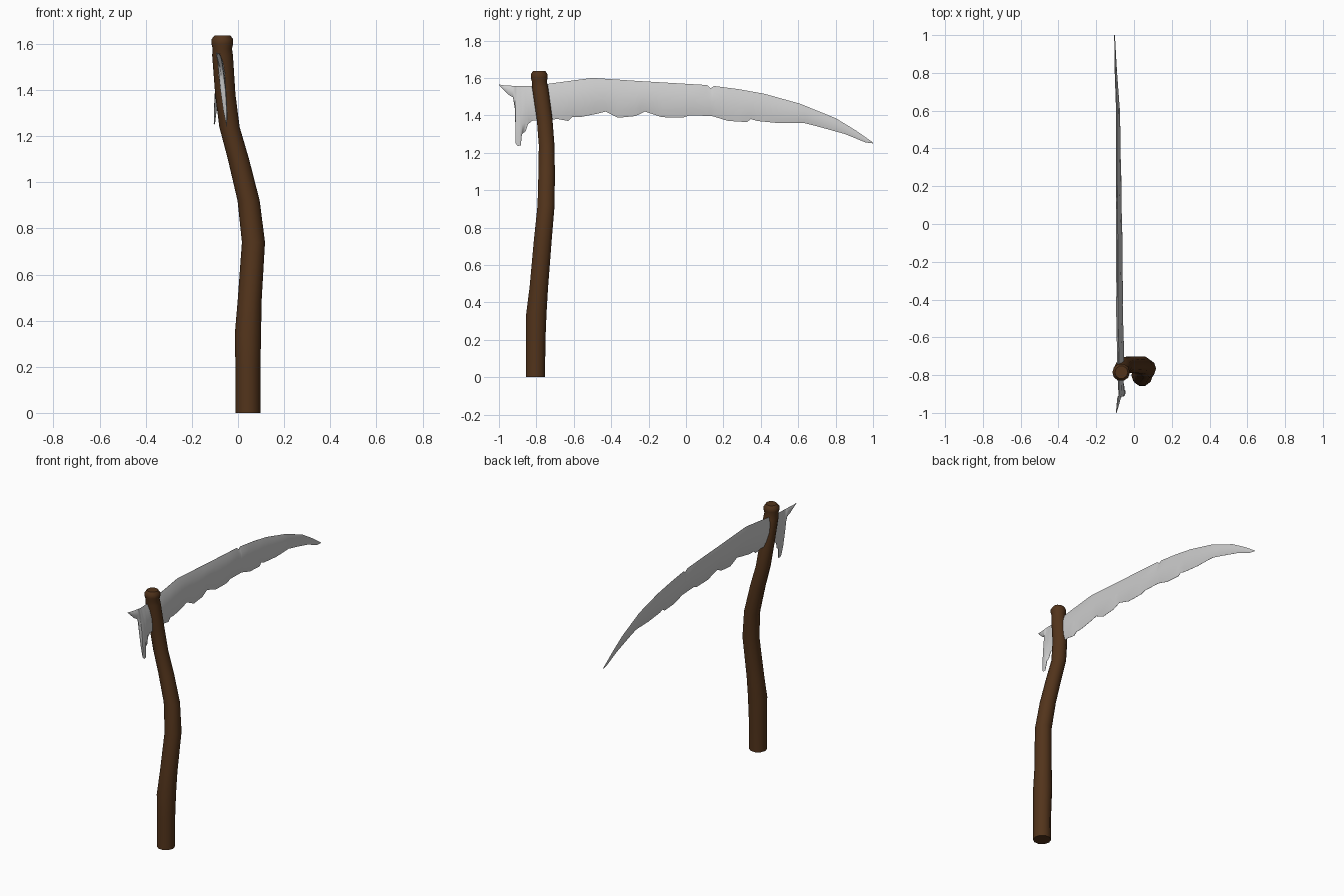
import bpy, bmesh, math

if "Cube" in bpy.data.objects:
    bpy.data.objects.remove(bpy.data.objects["Cube"])


def make_object(name, bm, angle):
    bmesh.ops.recalc_face_normals(bm, faces=bm.faces)
    mesh = bpy.data.meshes.new(name)
    bm.to_mesh(mesh)
    bm.free()
    obj = bpy.data.objects.new(name, mesh)
    bpy.context.collection.objects.link(obj)
    bpy.ops.object.select_all(action='DESELECT')
    obj.select_set(True)
    bpy.context.view_layer.objects.active = obj
    bpy.ops.object.shade_smooth_by_angle(angle=math.radians(angle))
    return obj


def loft(bm, rings):
    loops = [[bm.verts.new(p) for p in ring] for ring in rings]
    n = len(loops[0])
    for a, b in zip(loops, loops[1:]):
        for i in range(n):
            j = (i + 1) % n
            bm.faces.new((a[i], a[j], b[j], b[i]))
    bm.faces.new(loops[0])
    bm.faces.new(loops[-1])


def interp(pts, y):
    for (y0, z0), (y1, z1) in zip(pts, pts[1:]):
        if y <= y1:
            return z0 + (z1 - z0) * (y - y0) / (y1 - y0)
    return pts[-1][1]


# Crooked wooden handle: x, y, z, radius
path = [(.043, -.805, 0, .054), (.043, -.803, .2, .054), (.043, -.80, .34, .057),
        (.050, -.787, .48, .052), (.067, -.765, .74, .050), (.046, -.748, .92, .048),
        (.002, -.745, 1.1, .046), (-.037, -.745, 1.24, .044), (-.055, -.756, 1.38, .044),
        (-.067, -.780, 1.55, .045), (-.068, -.784, 1.58, .042), (-.068, -.785, 1.60, .047),
        (-.068, -.785, 1.62, .047), (-.067, -.785, 1.637, .034)]
SIDES = 10
bm = bmesh.new()
loft(bm, [[(x + r * math.cos(2 * math.pi * i / SIDES),
            y + r * math.sin(2 * math.pi * i / SIDES), z) for i in range(SIDES)]
          for x, y, z, r in path])
handle = make_object("handle", bm, 40)
wood = bpy.data.materials.new("dark_wood")
wood.diffuse_color = (.085, .034, .011, 1)
wood.use_nodes = True
wood.node_tree.nodes["Principled BSDF"].inputs["Base Color"].default_value = wood.diffuse_color
handle.data.materials.append(wood)

# Blade outline as (y, z): back edge on top, ragged cutting edge with rear prong below
top = [(-1, 1.565), (-.97, 1.56), (-.888, 1.556), (-.81, 1.558), (-.674, 1.577),
       (-.50, 1.60), (-.246, 1.583), (.112, 1.562), (.132, 1.545), (.15, 1.557),
       (.28, 1.54), (.42, 1.515), (.61, 1.462), (.80, 1.385), (.91, 1.318), (1, 1.255)]
bottom = [(-1, 1.56), (-.95, 1.51), (-.925, 1.497), (-.914, 1.43), (-.911, 1.25),
          (-.90, 1.236), (-.883, 1.24), (-.877, 1.30), (-.857, 1.315), (-.845, 1.353),
          (-.82, 1.372), (-.685, 1.38), (-.63, 1.37), (-.61, 1.39), (-.567, 1.39),
          (-.487, 1.406), (-.43, 1.42), (-.364, 1.387), (-.27, 1.396), (-.22, 1.42),
          (-.128, 1.39), (-.016, 1.388), (.02, 1.40), (.14, 1.396), (.225, 1.37),
          (.326, 1.364), (.347, 1.38), (.38, 1.37), (.50, 1.358), (.636, 1.358),
          (.717, 1.337), (.85, 1.30), (.96, 1.255), (1, 1.25)]
spine = [(-1, -.080), (-.9, -.066), (-.7, -.065), (0, -.072), (.6, -.085), (1, -.120)]
thick = [(-1, .002), (-.9, .012), (-.7, .018), (0, .015), (.6, .010), (1, .002)]
section = [(0, .04), (.2, .65), (.5, 1), (.8, .75), (1, .04)]

# Blade: lens-shaped sections, leaning slightly sideways
rings = []
for y in sorted({p[0] for p in top + bottom}):
    zt, zb = interp(top, y), interp(bottom, y)
    x, t = interp(spine, y), interp(thick, y)
    sides = []
    for s in (1, -1):
        col = []
        for f, w in section:
            z = zb + (zt - zb) * f
            col.append((x - .1 * (z - 1.42) + s * t * w, y, z))
        sides.append(col)
    rings.append(sides[0] + sides[1][::-1])
bm = bmesh.new()
loft(bm, rings)
make_object("blade", bm, 50)
